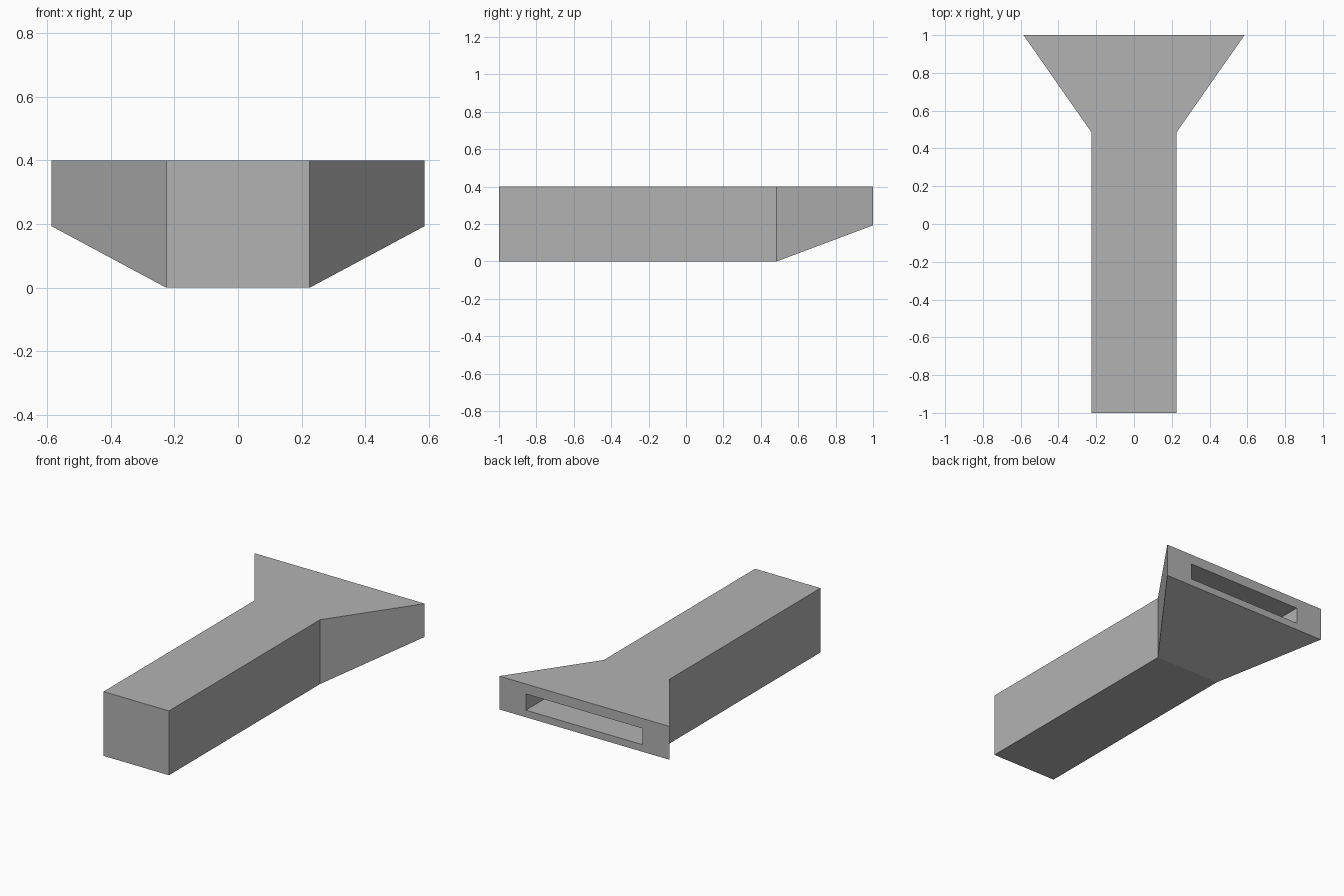
import bpy
import bmesh
from mathutils import Vector

cube = bpy.data.objects.get("Cube")
if cube:
    bpy.data.objects.remove(cube, do_unlink=True)

TOP = 0.40

# One flat colour
grey = bpy.data.materials.new("plain_grey")
grey.use_nodes = True
colour = (0.448, 0.448, 0.448, 1)
grey.diffuse_color = colour
grey.node_tree.nodes["Principled BSDF"].inputs["Base Color"].default_value = colour

bm = bmesh.new()


def section(y, half_width, bottom, top=TOP):
    """Rectangular cross-section ring facing along y."""
    corners = ((-half_width, bottom), (half_width, bottom),
               (half_width, top), (-half_width, top))
    return [bm.verts.new((x, y, z)) for x, z in corners]


def bridge(a, b):
    """Join two rings with four side faces."""
    for i in range(4):
        j = (i + 1) % 4
        bm.faces.new((a[i], a[j], b[j], b[i]))


# Straight duct, flared outlet, rim around the slot, and slot pocket
rings = [
    section(-1.0, 0.225, 0.0),
    section(0.485, 0.225, 0.0),
    section(1.0, 0.585, 0.193),
    section(1.0, 0.402, 0.237, 0.338),
    section(0.78, 0.402, 0.237, 0.338),
]
for a, b in zip(rings, rings[1:]):
    bridge(a, b)
bm.faces.new(rings[0])
bm.faces.new(rings[-1])
bmesh.ops.recalc_face_normals(bm, faces=bm.faces)

mesh = bpy.data.meshes.new("flared_duct")
bm.to_mesh(mesh)
bm.free()
mesh.materials.append(grey)
duct = bpy.data.objects.new("flared_duct", mesh)
bpy.context.collection.objects.link(duct)
